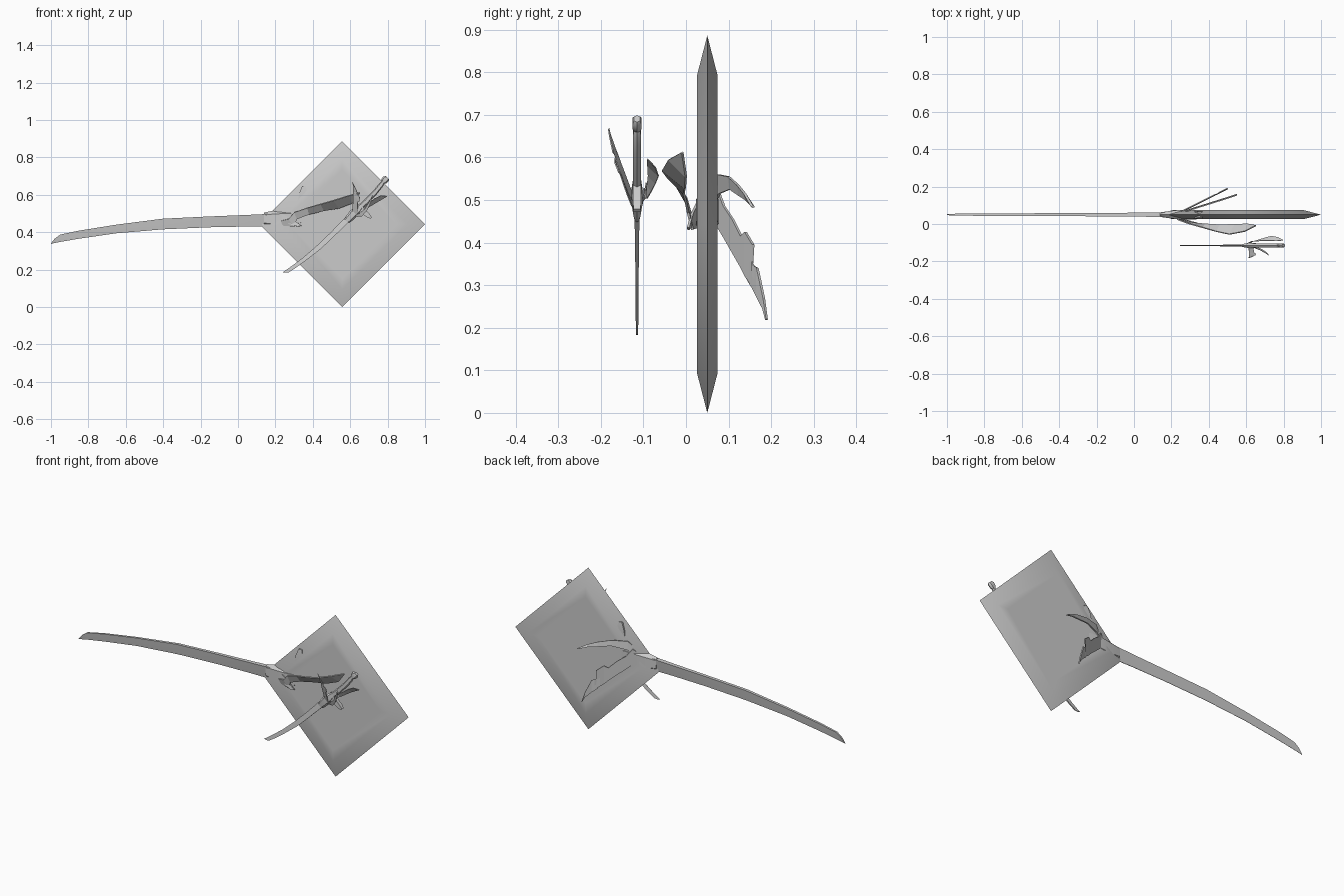
import bpy, bmesh
from math import radians
from mathutils import Matrix, Vector

if "Cube" in bpy.data.objects:
    bpy.data.objects.remove(bpy.data.objects["Cube"])


def make_object(name, bm, matrix=Matrix(), smooth=True):
    bmesh.ops.recalc_face_normals(bm, faces=bm.faces)
    mesh = bpy.data.meshes.new(name)
    bm.to_mesh(mesh)
    bm.free()
    ob = bpy.data.objects.new(name, mesh)
    bpy.context.collection.objects.link(ob)
    ob.matrix_world = matrix
    if smooth:
        bpy.ops.object.select_all(action='DESELECT')
        bpy.context.view_layer.objects.active = ob
        ob.select_set(True)
        bpy.ops.object.shade_smooth_by_angle(angle=radians(30))
    return ob


def loft(name, rings, matrix=Matrix()):
    """Skin a row of equal-sized rings and cap both ends."""
    bm = bmesh.new()
    vs = [[bm.verts.new(p) for p in ring] for ring in rings]
    n = len(vs[0])
    for a, b in zip(vs, vs[1:]):
        for i in range(n):
            j = (i + 1) % n
            bm.faces.new((a[i], a[j], b[j], b[i]))
    bm.faces.new(vs[0])
    bm.faces.new(vs[-1][::-1])
    return make_object(name, bm, matrix)


def sheet(name, edge_a, edge_b, matrix, thick=0.006):
    """Thin feather panel between two 3D edges."""
    bm = bmesh.new()
    a = [bm.verts.new(p) for p in edge_a]
    b = [bm.verts.new(p) for p in edge_b]
    for i in range(len(a) - 1):
        bm.faces.new((a[i], a[i + 1], b[i + 1], b[i]))
    ob = make_object(name, bm, matrix, smooth=False)
    mod = ob.modifiers.new("thickness", 'SOLIDIFY')
    mod.thickness = thick
    mod.offset = 0


def hexagon(x, z, hy, hz):
    """Six-sided section across the weapon's length."""
    return [(x, y * hy, z + k * hz) for y, k in
            ((0, 1), (1, .6), (1, -.6), (0, -1), (-1, -.6), (-1, .6))]


def weapon(prefix, M, stretch):
    # Curved single-edged blade: x, top, bottom, half thickness
    stations = [(.02, .03, -.04, .014), (-.15, .022, -.04, .011), (-.35, .014, -.044, .009),
                (-.6, .002, -.055, .008), (-.85, -.03, -.076, .007), (-1.05, -.062, -.105, .006),
                (-1.15, -.083, -.122, .005), (-1.18, -.105, -.128, .004), (-1.2, -.13, -.133, .002)]
    rings = []
    for x, top, bot, t in stations:
        ridge = bot + .3 * (top - bot)
        rings.append([(x * stretch, s * w, z) for s, w, z in
                      ((1, t, top), (1, .4 * t, ridge), (1, .1 * t, bot),
                       (-1, .1 * t, bot), (-1, .4 * t, ridge), (-1, t, top))])
    loft(prefix + "blade", rings, M)

    # Collar, grip with pommel, and guard prong
    loft(prefix + "collar", [hexagon(*s) for s in
         ((-.06, 0, .012, .035), (-.02, 0, .018, .043), (.05, 0, .026, .05),
          (.12, .005, .026, .045), (.18, .005, .02, .03))], M)
    loft(prefix + "grip", [hexagon(*s) for s in
         ((.1, 0, .02, .034), (.25, .012, .02, .03), (.4, .014, .02, .028),
          (.5, .006, .02, .027), (.53, .003, .016, .02), (.55, 0, .021, .036),
          (.585, 0, .021, .04), (.605, .005, .015, .025))], M)
    prong = [(.14, 0, .045, .02), (.145, .07, .03, .02), (.15, .14, .022, .02), (.153, .178, .01, .016)]
    loft(prefix + "guard_prong",
         [[(x - w, -t, z), (x + w, -t, z), (x + w, t, z), (x - w, t, z)] for x, z, w, t in prong], M)

    # Large jagged wing lying in one slanted plane: y, upper z, lower z
    large = [(0, .02, -.02), (.025, .055, -.03), (.04, .015, -.055), (.06, -.015, -.09),
             (.08, -.055, -.125), (.09, -.045, -.145), (.108, -.075, -.175), (.105, -.12, -.172),
             (.118, -.13, -.195), (.133, -.2, -.225), (.14, -.25, -.252)]
    sheet(prefix + "large_wing",
          [(.02 + 2 * y, y, u) for y, u, _ in large],
          [(.02 + 2 * y, y - .002, l) for y, _, l in large], M)

    # Small back feather: x, y, upper z, lower z
    small = [(.04, .0, .04, .0), (.1, .025, .09, .045), (.18, .05, .085, .055),
             (.25, .072, .065, .04), (.3, .088, .045, .03), (.35, .105, .015, .012)]
    sheet(prefix + "small_feather",
          [(x, y, u) for x, y, u, _ in small],
          [(x, y + .004, l) for x, y, _, l in small], M)

    # Curved front wing, bowing outward then hooking back in
    lower = [(.04, -.02, -.035), (.1, -.035, -.04), (.115, -.045, 0), (.18, -.05, .025),
             (.26, -.055, .045), (.34, -.052, .058), (.41, -.05, .085), (.452, -.058, .14)]
    upper = [(.03, -.025, -.01), (.07, -.04, .0), (.1, -.05, .035), (.17, -.07, .06),
             (.24, -.09, .08), (.31, -.105, .1), (.39, -.09, .125), (.45, -.06, .142)]
    sheet(prefix + "front_wing", upper, lower, M)
    # Short barb at the root of the front wing
    sheet(prefix + "front_barb", [(.03, -.02, .03), (.09, -.035, .0), (.14, -.045, -.035)],
          [(.03, -.02, -.01), (.08, -.035, -.03), (.12, -.045, -.04)], M)


# Diamond slab with a wide bevel to a knife edge
loops = [(.29, -.024), (.35, -.024), (.443, 0), (.35, .024), (.29, .024)]
loft("diamond_slab", [[(.557 + r * a, .05 + y, .443 + r * b)
                       for a, b in ((1, 0), (0, 1), (-1, 0), (0, -1))] for r, y in loops])

# Long weapon run through the slab, and a flipped half-size copy in front
weapon("long_", Matrix.Translation((.2, .05, .47)), 1.0)
weapon("short_", Matrix.Translation((.6, -.115, .48)) @ Matrix.Rotation(radians(-47), 4, 'Y')
       @ Matrix.Rotation(radians(180), 4, 'X') @ Matrix.Scale(.48, 4), .8)
